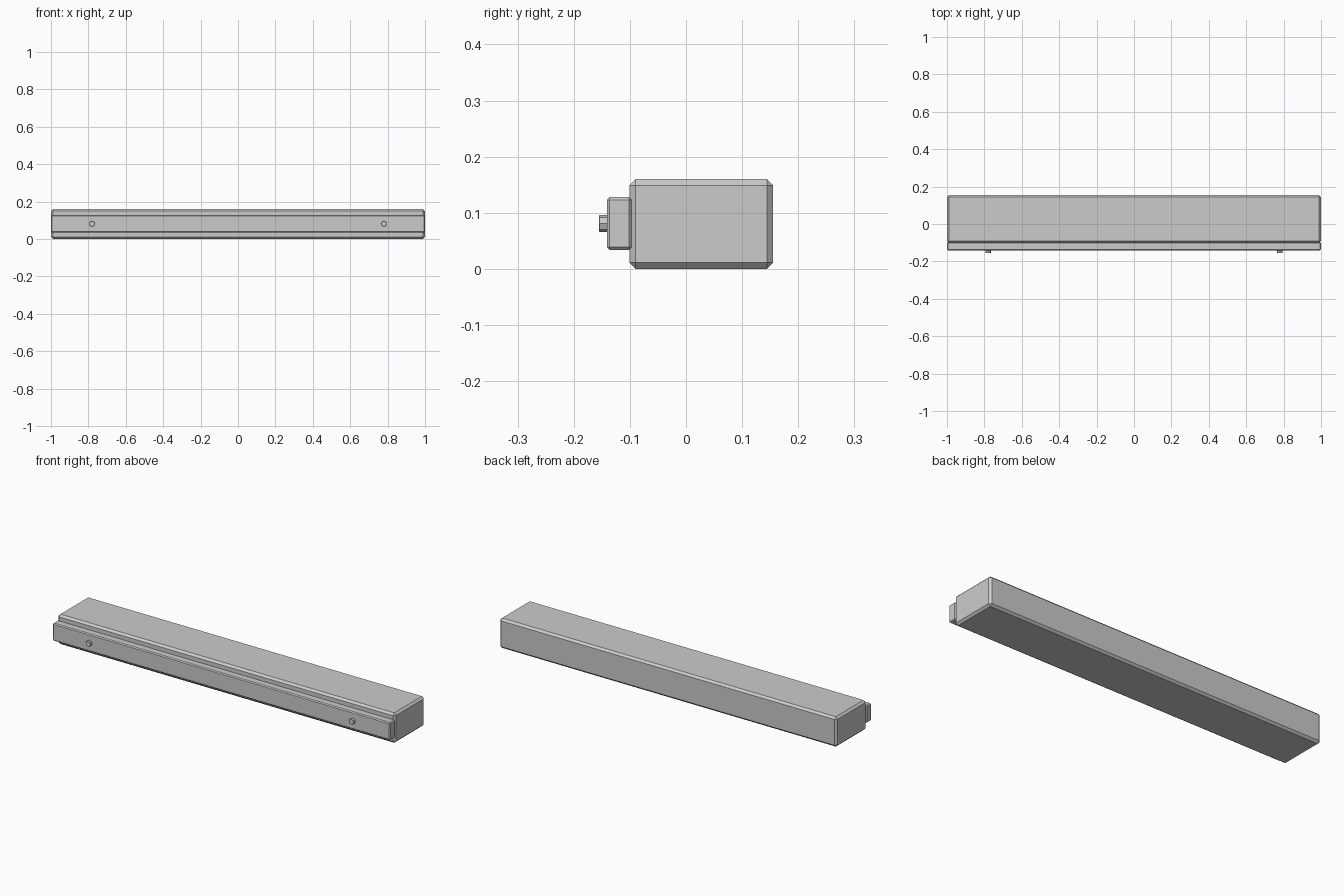
import bpy
import math

# Remove the default cube
cube = bpy.data.objects.get("Cube")
if cube:
    bpy.data.objects.remove(cube, do_unlink=True)

# Single flat grey
grey = bpy.data.materials.new("plain grey")
grey.use_nodes = True
colour = (0.6, 0.6, 0.6, 1)
grey.diffuse_color = colour
grey.node_tree.nodes["Principled BSDF"].inputs["Base Color"].default_value = colour


def finish(name, bevel):
    """Name the active object, colour it and chamfer its edges."""
    ob = bpy.context.object
    ob.name = name
    bpy.ops.object.transform_apply(location=False, rotation=True, scale=True)
    ob.data.materials.append(grey)
    mod = ob.modifiers.new("chamfer", 'BEVEL')
    mod.width = bevel
    mod.segments = 1
    mod.limit_method = 'ANGLE'
    mod.angle_limit = math.radians(60)
    return ob


def box(name, low, high, bevel):
    centre = [(a + b) / 2 for a, b in zip(low, high)]
    bpy.ops.mesh.primitive_cube_add(size=1, location=centre)
    bpy.context.object.scale = [b - a for a, b in zip(low, high)]
    return finish(name, bevel)


# Long chamfered body and the slimmer rail along its front
box("body", (-1, -0.101, 0), (1, 0.155, 0.16), 0.011)
box("front_rail", (-1, -0.141, 0.034), (1, -0.097, 0.128), 0.005)

# Small round knobs near both ends of the rail
for side, x in (("right", -0.78), ("left", 0.78)):
    bpy.ops.mesh.primitive_cylinder_add(
        vertices=8, radius=0.015, depth=0.019,
        location=(x, -0.1455, 0.081), rotation=(math.pi / 2, 0, 0))
    finish(side + "_knob", 0.001)
